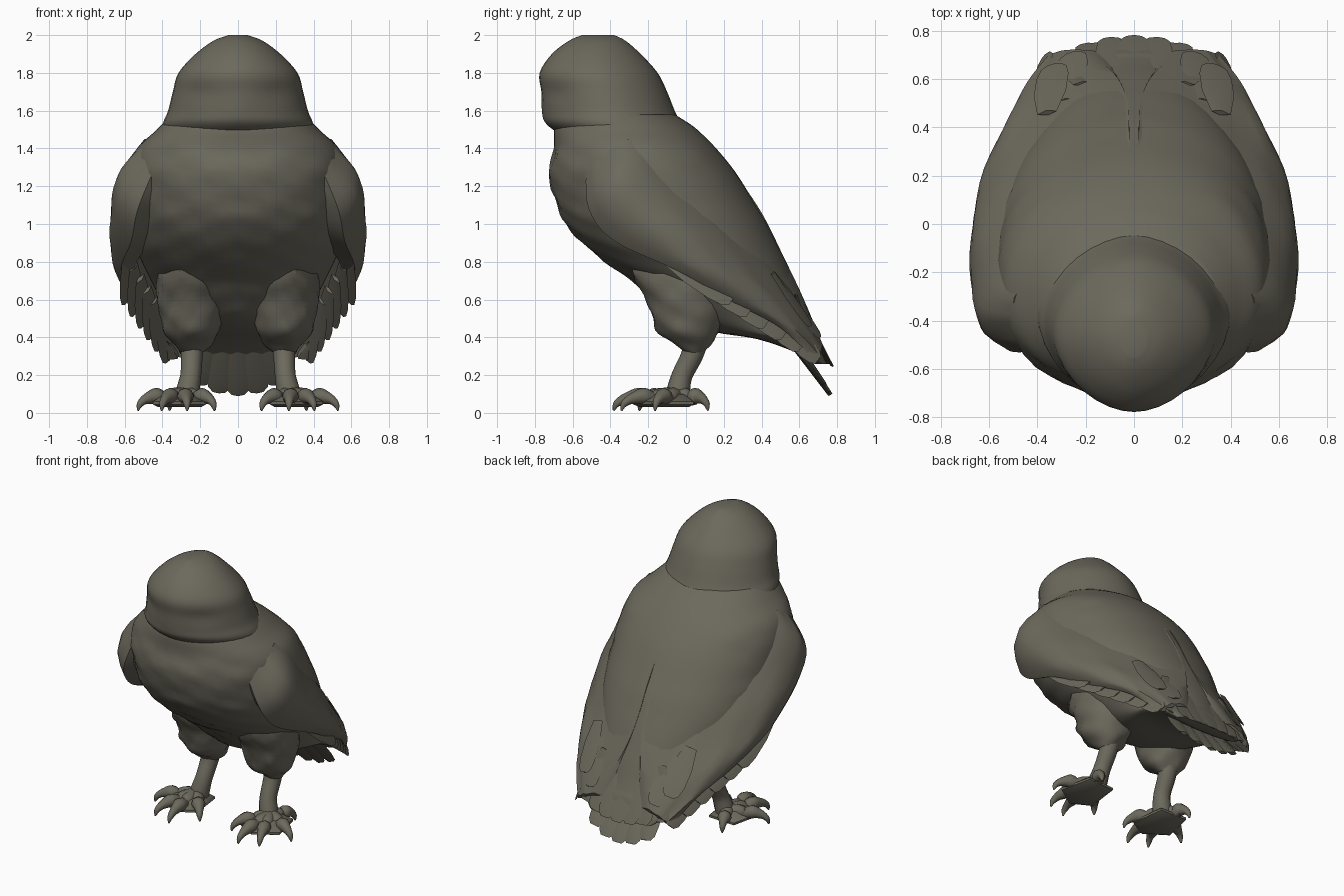
import bpy, bmesh, math
from mathutils import Vector

if "Cube" in bpy.data.objects:
    bpy.data.objects.remove(bpy.data.objects["Cube"])

plumage = bpy.data.materials.new("grey_brown_plumage")
plumage.diffuse_color = (0.15, 0.14, 0.108, 1)
plumage.use_nodes = True
plumage.node_tree.nodes["Principled BSDF"].inputs["Base Color"].default_value = plumage.diffuse_color


def spline(rows, n):
    """Catmull-Rom resampling of equal-length rows of numbers."""
    out = []
    for i in range(len(rows) - 1):
        a, b = rows[max(i - 1, 0)], rows[i]
        c, d = rows[i + 1], rows[min(i + 2, len(rows) - 1)]
        for k in range(n):
            t = k / n
            out.append([0.5 * (2 * q + (r - p) * t + (2 * p - 5 * q + 4 * r - s) * t * t
                               + (3 * q - p - 3 * r + s) * t ** 3)
                        for p, q, r, s in zip(a, b, c, d)])
    return out + [list(rows[-1])]


def finish(name, bm, mirror=False, angle=40):
    bmesh.ops.recalc_face_normals(bm, faces=bm.faces)
    me = bpy.data.meshes.new(name)
    bm.to_mesh(me)
    bm.free()
    me.materials.append(plumage)
    ob = bpy.data.objects.new(name, me)
    bpy.context.collection.objects.link(ob)
    if mirror:
        ob.modifiers.new("both_sides", 'MIRROR')
    bpy.ops.object.select_all(action='DESELECT')
    ob.select_set(True)
    bpy.context.view_layer.objects.active = ob
    bpy.ops.object.shade_smooth_by_angle(angle=math.radians(angle))
    return ob


def skin(bm, rings):
    """Join closed rings of points with quads and cap both ends."""
    vs = [[bm.verts.new(p) for p in r] for r in rings]
    n = len(vs[0])
    for a, b in zip(vs, vs[1:]):
        for i in range(n):
            bm.faces.new((a[i], a[(i + 1) % n], b[(i + 1) % n], b[i]))
    bm.faces.new(vs[0])
    bm.faces.new(vs[-1])


def stack(rows, sides, power, steps, cx=0):
    """Horizontal superellipse rings from rows of height, front, back, half width."""
    rings = []
    for z, f, b, w in spline(rows, steps):
        ring = []
        for i in range(sides):
            a = 2 * math.pi * i / sides
            c, s = math.cos(a), math.sin(a)
            ring.append(Vector((cx + w * math.copysign(abs(c) ** (2 / power), c),
                                (f + b) / 2 + (b - f) / 2 * math.copysign(abs(s) ** (2 / power), s), z)))
        rings.append(ring)
    return rings


def tube(bm, path, up, sides=8, steps=3):
    """Round tube through rows of x, y, z, radius, with one fixed up direction."""
    pts = spline(path, steps)
    rings = []
    for i, p in enumerate(pts):
        d = (Vector(pts[min(i + 1, len(pts) - 1)][:3]) - Vector(pts[max(i - 1, 0)][:3])).normalized()
        u = d.cross(Vector(up)).normalized()
        v = d.cross(u)
        rings.append([Vector(p[:3]) + p[3] * (math.cos(a) * u + math.sin(a) * v)
                      for a in (2 * math.pi * k / sides for k in range(sides))])
    skin(bm, rings)


def feather(bm, base, tip, width, normal, thick=0.012):
    """Thin blade with a blunt end and a raised quill line."""
    base, tip, normal = Vector(base), Vector(tip), Vector(normal).normalized()
    side = (tip - base).cross(normal).normalized()
    rings = []
    for t, w in ((0, .6), (.4, 1), (.75, 1), (.93, .8), (1, .45)):
        c = base.lerp(tip, t)
        s = side * width * w / 2
        h = normal * thick * (1 - .6 * t)
        rings.append([c - s, c + h, c + s, c - h])
    skin(bm, rings)


# Head: wedge-shaped dome with shallow eye hollows and a beak ridge
head_rows = [(2.0, -.55, -.38, .05), (1.97, -.62, -.32, .13), (1.9, -.71, -.24, .225), (1.8, -.775, -.15, .315),
             (1.7, -.765, -.1, .345), (1.6, -.755, -.06, .37), (1.54, -.745, -.03, .395), (1.49, -.69, .0, .40),
             (1.44, -.6, -.02, .38)]
rings = stack(head_rows, 36, 1.85, 4)
for r in rings:
    for p in r:
        if p.y < -.4:
            eye = math.exp(-((abs(p.x) - .2) / .07) ** 2 - ((p.z - 1.69) / .05) ** 2)
            beak = math.exp(-(p.x / .05) ** 2 - ((p.z - 1.6) / .06) ** 2)
            p.y += .012 * eye - .008 * beak
bm = bmesh.new()
skin(bm, rings)
finish("head", bm)

# Body: breast, sloping back and rump, with ruffled breast feathers
body_rows = [(1.58, -.66, -.06, .35), (1.53, -.69, .02, .40), (1.49, -.70, .07, .44), (1.4, -.70, .16, .53),
             (1.27, -.725, .265, .565), (1.1, -.685, .37, .57), (1.0, -.635, .43, .565), (.9, -.55, .48, .55),
             (.8, -.43, .53, .51), (.7, -.29, .575, .46), (.6, -.18, .62, .41), (.5, -.06, .66, .35),
             (.43, .14, .69, .32), (.39, .38, .71, .32), (.32, .58, .735, .31), (.26, .68, .76, .24)]
rings = stack(body_rows, 48, 2.1, 4)
for r in rings:
    for p in r:
        if p.y < .1 and .5 < p.z < 1.4:
            p.y += .009 * math.sin(21 * abs(p.x) + 9 * p.z) * math.sin(38 * p.z)
bm = bmesh.new()
skin(bm, rings)
finish("body", bm)

# Wings: curved shells wrapped from the spine around the flank
sections = [((.34, -.10, 1.46), (.50, -.34, 1.43), (.44, -.53, 1.30)),
            ((.12, .10, 1.43), (.61, -.28, 1.29), (.53, -.515, 1.08)),
            ((.03, .26, 1.26), (.618, -.08, 1.10), (.565, -.38, .91)),
            ((.02, .40, 1.06), (.58, .16, .89), (.62, -.04, .75)),
            ((.03, .52, .82), (.49, .41, .67), (.55, .26, .58)),
            ((.08, .62, .61), (.40, .59, .49), (.455, .50, .45)),
            ((.20, .72, .37), (.31, .715, .33), (.37, .68, .28))]
flat = [[c for p in s for c in p] for s in sections]
rings = []
for row in spline(flat, 5):
    a, m, c = Vector(row[:3]), Vector(row[3:6]), Vector(row[6:])
    outer = []
    for i in range(13):
        t = i / 12
        p = a * (1 - t) * (1 - 2 * t) + m * 4 * t * (1 - t) + c * t * (2 * t - 1)
        k = 0.007 * math.sin(19 * p.y + 5 * p.z) * math.sin(6 * math.pi * t)
        outer.append(p + Vector((k, 0, k)))
    core = Vector((0, c.y * .5 + a.y * .5, c.z * .5 + a.z * .5))
    thick = max(.04, min(.13, .07 - .2 * c.y))
    inner = [p + (core - p).normalized() * min(thick, p.x * .6) for p in reversed(outer)]
    rings.append(outer + inner)
bm = bmesh.new()
skin(bm, rings)
finish("wing", bm, True)

# Flight feathers along the lower wing edge
bm = bmesh.new()
for i in range(6):
    t = i / 5
    base = (.59 - .18 * t, -.12 + .56 * t, .83 - .30 * t)
    tip = (.585 - .22 * t, .24 + .46 * t, .59 - .31 * t)
    feather(bm, base, tip, .13, (.8, .35, .45))
# Overlapping feather tips low on the back
for x, y, z in ((.33, .66, .46), (.25, .71, .40)):
    feather(bm, (x + .03, y - .2, z + .28), (x, y, z), .14, (.3, .85, .5))
finish("flight_feathers", bm, True, 30)

# Tail: fan of long blades in two layers
bm = bmesh.new()
for i in range(-2, 3):
    feather(bm, (i * .07, .50, .47), (i * .10, .765 - .008 * i * i, .095 + .014 * i * i), .15, (0, .85, .5), .03)
for i in range(-3, 4):
    feather(bm, (i * .07, .58, .62), (i * .095, .778 - .008 * i * i, .245 + .005 * i * i), .14, (0, .9, .43))
finish("tail_feathers", bm, False, 30)

# Thighs: tapered feathered bulges
thigh_rows = [(.80, -.30, .2, .16), (.7, -.27, .22, .185), (.6, -.21, .22, .185), (.5, -.18, .2, .165),
              (.42, -.14, .17, .14), (.36, -.05, .13, .10), (.32, .0, .09, .06)]
rings = stack(thigh_rows, 20, 2, 4, .245)
for r in rings:
    for p in r:
        k = .01 * math.sin(40 * p.z) * math.sin(30 * p.x + 17 * p.y)
        p.x += k
        p.y -= k
bm = bmesh.new()
skin(bm, rings)
finish("thigh", bm, True)

# Shanks
bm = bmesh.new()
tube(bm, [(.24, .06, .40, .065), (.245, .03, .30, .058), (.25, -.02, .2, .055), (.265, -.04, .12, .062),
          (.28, -.05, .05, .065)], (0, 1, 0), 12)
finish("leg", bm, True)

# Feet: sole pad, knuckled toes and hooked claws
bm = bmesh.new()
skin(bm, [[Vector((.30 + (x - .30) * s, -.09 + (y + .09) * s, z))
           for x, y in ((.20, .03), (.17, -.21), (.30, -.28), (.45, -.18), (.40, .04))]
          for s, z in ((.8, .03), (1, .045), (1, .06), (.6, .1))])
hip = Vector((.29, -.05, .08))
for tx, ty in ((.13, -.24), (.27, -.37), (.40, -.33), (.52, -.16), (.36, .11)):
    d = Vector((tx, ty, .08)) - hip

    def toe(t, z, r):
        return (hip.x + d.x * t, hip.y + d.y * t, z, r)
    tube(bm, [toe(0, .085, .05), toe(.3, .085, .046), toe(.45, .075, .038), toe(.62, .088, .045),
              toe(.78, .08, .034), toe(.9, .068, .025), toe(1, .045, .018), toe(1.04, .012, .005)], (0, 0, 1))
finish("foot", bm, True, 50)
